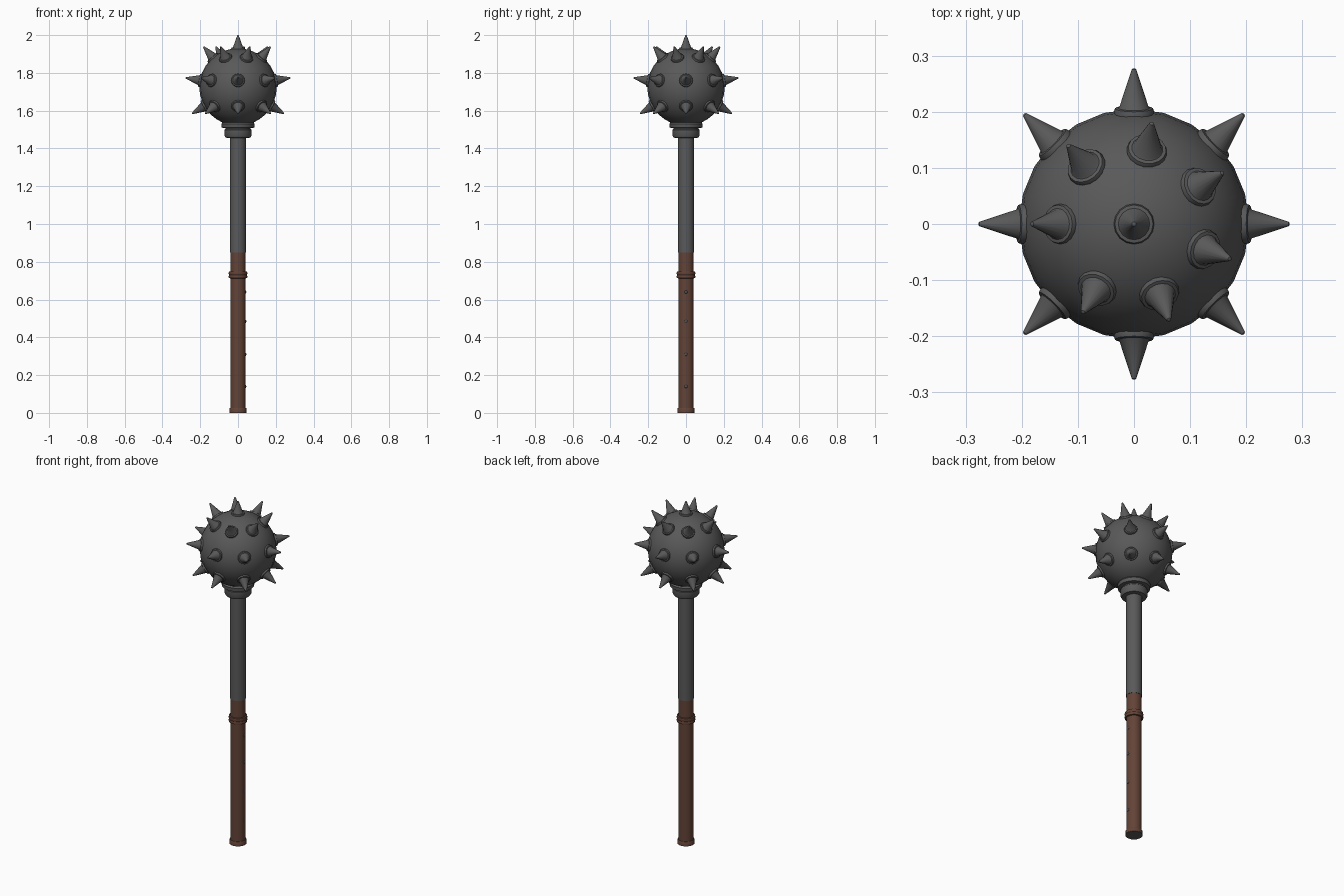
import bpy, bmesh, math
from mathutils import Vector

if "Cube" in bpy.data.objects:
    bpy.data.objects.remove(bpy.data.objects["Cube"])

CENTER = Vector((0, 0, 1.725))   # middle of the spiked head


def material(name, rgb):
    m = bpy.data.materials.new(name)
    m.diffuse_color = (*rgb, 1)
    m.use_nodes = True
    m.node_tree.nodes["Principled BSDF"].inputs["Base Color"].default_value = m.diffuse_color
    return m


STEEL = material("dark steel", (0.10, 0.10, 0.10))
LEATHER = material("brown leather", (0.125, 0.056, 0.038))


def finish(name, bm, mat, angle=35):
    bmesh.ops.remove_doubles(bm, verts=bm.verts, dist=1e-5)
    bmesh.ops.recalc_face_normals(bm, faces=bm.faces)
    me = bpy.data.meshes.new(name)
    bm.to_mesh(me)
    bm.free()
    ob = bpy.data.objects.new(name, me)
    bpy.context.collection.objects.link(ob)
    me.materials.append(mat)
    bpy.ops.object.select_all(action='DESELECT')
    ob.select_set(True)
    bpy.context.view_layer.objects.active = ob
    bpy.ops.object.shade_smooth_by_angle(angle=math.radians(angle))
    return ob


def lathe(name, profile, mat, sides=32):
    """Spin (radius, height) points around z."""
    bm = bmesh.new()
    vs = [bm.verts.new((r, 0, z)) for r, z in profile]
    es = [bm.edges.new(p) for p in zip(vs, vs[1:])]
    bmesh.ops.spin(bm, geom=vs + es, cent=(0, 0, 0), axis=(0, 0, 1),
                   angle=math.tau, steps=sides, use_merge=False)
    return finish(name, bm, mat)


# Leather grip with raised band and flared foot
lathe("grip", [(0.041, 0.02), (0.041, 0.855), (0.0, 0.855)], LEATHER)
lathe("grip_band", [(0.040, 0.712), (0.048, 0.714), (0.050, 0.722), (0.047, 0.730),
                    (0.050, 0.738), (0.048, 0.748), (0.040, 0.750)], LEATHER)
lathe("grip_foot", [(0.040, 0.001), (0.046, 0.001), (0.046, 0.020),
                    (0.043, 0.026), (0.040, 0.026)], LEATHER)
lathe("butt_plate", [(0, 0), (0.045, 0), (0.045, 0.003), (0, 0.003)], STEEL)

# Steel shaft
lathe("shaft", [(0, 0.85), (0.043, 0.85), (0.043, 1.55), (0, 1.55)], STEEL)

# Stepped collar under the head
lathe("collar", [(0.042, 1.455), (0.066, 1.457), (0.072, 1.468), (0.072, 1.498),
                 (0.066, 1.503), (0.066, 1.508), (0.086, 1.510), (0.088, 1.530),
                 (0.080, 1.542), (0.06, 1.55)], STEEL)

# Round head
bm = bmesh.new()
bmesh.ops.create_uvsphere(bm, u_segments=24, v_segments=16, radius=0.205)
bmesh.ops.translate(bm, verts=bm.verts, vec=CENTER)
finish("head", bm, STEEL)


# Spike with a ring at its base, pointing out from the head
def spike(name, azimuth, elevation, tip=0.282):
    a, e = math.radians(azimuth), math.radians(elevation)
    d = Vector((math.cos(e) * math.cos(a), math.cos(e) * math.sin(a), math.sin(e)))
    ob = lathe(name, [(0.035, 0.190), (0.036, 0.203), (0.034, 0.209), (0.028, 0.210),
                      (0.026, 0.212), (0.004, tip - 0.002), (0, tip)], STEEL, 16)
    ob.rotation_mode = 'QUATERNION'
    ob.rotation_quaternion = d.to_track_quat('Z', 'Y')
    ob.location = CENTER


spike("top_spike", 0, 90, 2.0 - CENTER.z)
for i in range(7):
    spike(f"upper_spike_{i}", 180 - 50 * i, 49.5)
for i in range(8):
    spike(f"middle_spike_{i}", 45 * i, 10)
    spike(f"lower_spike_{i}", 45 * i, -30)

# Row of small nails along the right side of the grip
for i, z in enumerate((0.14, 0.31, 0.485, 0.64)):
    bm = bmesh.new()
    bmesh.ops.create_uvsphere(bm, u_segments=10, v_segments=6, radius=0.008)
    for v in bm.verts:
        v.co.x *= 0.4
    bmesh.ops.translate(bm, verts=bm.verts, vec=(0.041, 0, z))
    finish(f"grip_nail_{i}", bm, STEEL, 60)
